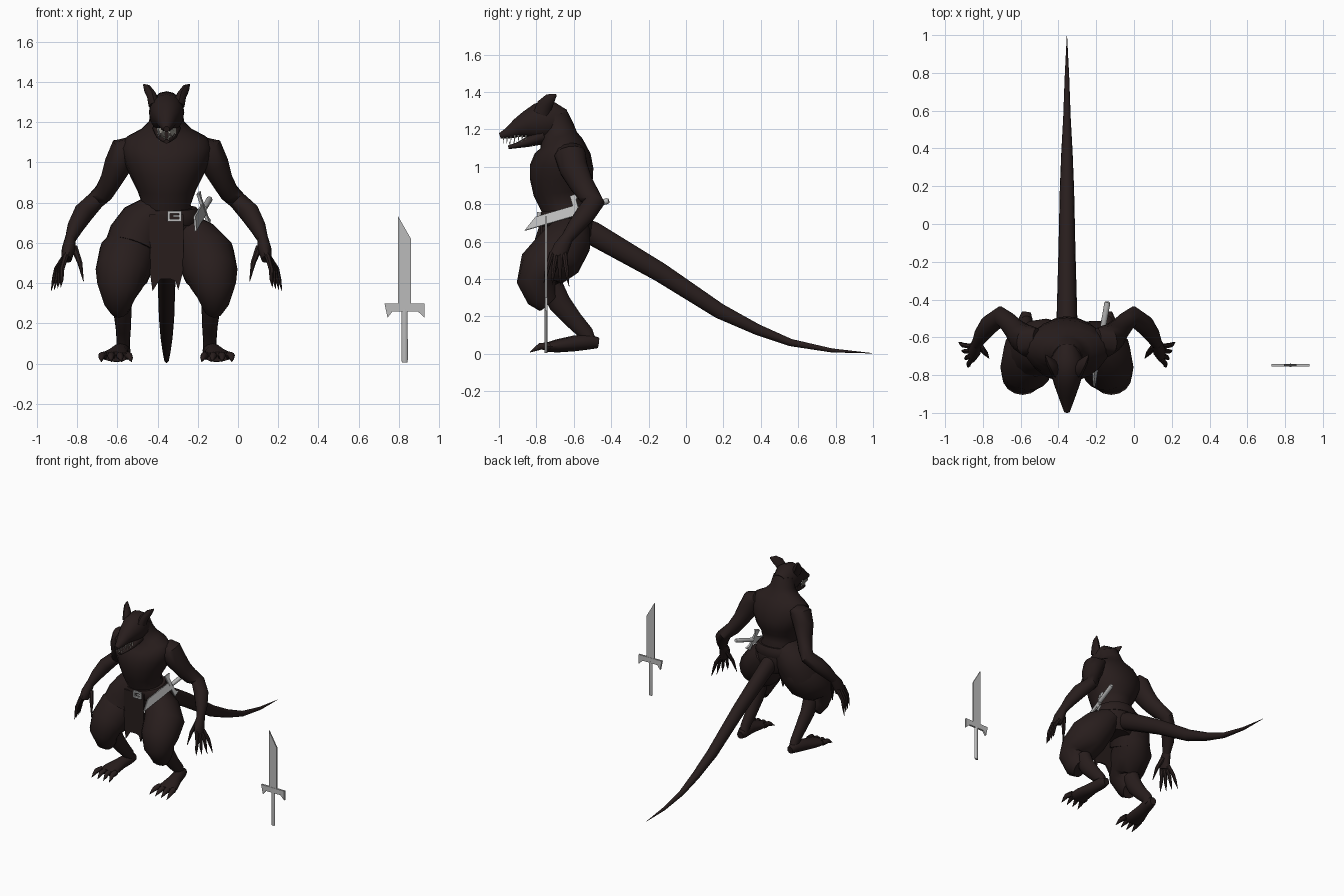
import bpy
import bmesh
from math import cos, sin, pi
from mathutils import Vector

CENTRE = -.355          # the creature stands left of the sword
X_AXIS, UP = Vector((1, 0, 0)), Vector((0, 0, 1))
made = []

if "Cube" in bpy.data.objects:
    bpy.data.objects.remove(bpy.data.objects["Cube"], do_unlink=True)


def material(name, colour):
    mat = bpy.data.materials.new(name)
    mat.use_nodes = True
    mat.diffuse_color = (*colour, 1)
    mat.node_tree.nodes["Principled BSDF"].inputs["Base Color"].default_value = (*colour, 1)
    return mat


HIDE = material("dark_brown", (.021, .0125, .012))
STEEL = material("grey_steel", (.5, .5, .5))
IVORY = material("ivory", (.75, .72, .64))


def finish(name, bm, mat):
    bmesh.ops.recalc_face_normals(bm, faces=bm.faces)
    mesh = bpy.data.meshes.new(name)
    bm.to_mesh(mesh)
    bm.free()
    mesh.materials.append(mat)
    obj = bpy.data.objects.new(name, mesh)
    bpy.context.collection.objects.link(obj)
    made.append(obj)


def loft(name, paths, mat=HIDE, sides=14, flip=1, origin=CENTRE):
    """Skin elliptical rings (x, y, z, width, depth) along each path."""
    bm = bmesh.new()
    for path in paths:
        spots = [Vector(p[:3]) for p in path]
        rings = []
        for i, (spot, station) in enumerate(zip(spots, path)):
            tangent = (spots[min(i + 1, len(spots) - 1)] - spots[max(i - 1, 0)]).normalized()
            across = (X_AXIS - tangent * tangent.x).normalized()
            depth = tangent.cross(across)
            ring = []
            for k in range(sides):
                angle = 2 * pi * k / sides
                v = spot + across * station[3] * cos(angle) + depth * station[-1] * sin(angle)
                ring.append(bm.verts.new((origin + flip * v.x, v.y, v.z)))
            rings.append(ring)
        for low, high in zip(rings, rings[1:]):
            for k in range(sides):
                n = (k + 1) % sides
                bm.faces.new((low[k], low[n], high[n], high[k]))
        bm.faces.new(rings[0])
        bm.faces.new(rings[-1])
    finish(name, bm, mat)


def plate(name, outline, thickness, mat, origin, across=X_AXIS, along=UP):
    """Extrude a flat outline given in the across/along plane."""
    bm = bmesh.new()
    normal = across.cross(along).normalized() * thickness
    base = Vector(origin) - normal / 2
    face = bm.faces.new([bm.verts.new(base + across * p + along * q) for p, q in outline])
    extruded = bmesh.ops.extrude_face_region(bm, geom=[face])["geom"]
    bmesh.ops.translate(bm, vec=normal, verts=[g for g in extruded if isinstance(g, bmesh.types.BMVert)])
    finish(name, bm, mat)


# Torso, neck and pelvis
loft("torso", [[
    (0, -.62, .58, .10, .09), (0, -.62, .63, .15, .12), (0, -.625, .71, .16, .13),
    (0, -.65, .79, .12, .125), (0, -.67, .86, .145, .145), (0, -.667, .93, .18, .168),
    (0, -.665, 1, .21, .17), (0, -.66, 1.07, .225, .15), (0, -.665, 1.125, .20, .115),
    (0, -.68, 1.16, .13, .10), (0, -.685, 1.2, .088, .09), (0, -.71, 1.27, .078, .08)]], sides=20)

# Head, jaw, teeth and ears
loft("head", [[
    (0, -.995, 1.165, .015, .015), (0, -.95, 1.18, .032, .03), (0, -.9, 1.207, .05, .05),
    (0, -.85, 1.225, .068, .073), (0, -.79, 1.24, .085, .1), (0, -.72, 1.25, .088, .104),
    (0, -.65, 1.235, .06, .07)]], sides=16)
loft("lower_jaw", [[
    (0, -.95, 1.104, .014, .01), (0, -.9, 1.115, .034, .016),
    (0, -.84, 1.135, .055, .03), (0, -.76, 1.17, .07, .05)]])
teeth = []
for side in (-1, 1):
    for i in range(7):
        y, u = -.975 + .02 * i, side * (.01 + .0055 * i)
        teeth.append([(u, y, 1.17, .005), (u, y - .003, 1.125, .001)])
        teeth.append([(u * .8, y + .035, 1.11, .004), (u * .8, y + .03, 1.135, .001)])
loft("teeth", teeth, IVORY, sides=5)

# Tail
loft("tail", [[
    (0, -.62, .69, .05, .06), (0, -.5, .645, .055, .065), (0, -.14, .437, .045, .053),
    (0, .18, .228, .038, .042), (0, .38, .13, .03, .03), (0, .56, .06, .02, .02),
    (0, .78, .018, .012, .011), (0, .995, .003, .001, .001)]])

# Paired parts
for flip, label in ((1, "left"), (-1, "right")):
    loft(label + "_ear", [[
        (.06, -.77, 1.285, .03, .045), (.073, -.755, 1.33, .025, .042),
        (.096, -.725, 1.365, .018, .03), (.114, -.695, 1.385, .003, .006)]], sides=8, flip=flip)
    loft(label + "_arm", [[
        (.16, -.62, 1.1, .035, .07), (.205, -.62, 1.065, .075, .085), (.24, -.6, .99, .07, .078),
        (.277, -.56, .91, .054, .066), (.312, -.52, .85, .048, .058), (.352, -.49, .812, .045, .055),
        (.412, -.535, .75, .051, .054), (.453, -.59, .68, .041, .045),
        (.478, -.635, .62, .027, .033)]], flip=flip)
    loft(label + "_palm", [[
        (.477, -.63, .63, .026, .032), (.487, -.665, .57, .034, .045),
        (.497, -.685, .52, .026, .048)]], sides=10, flip=flip)
    # Clawed fingers and thumb
    fingers = [[(.46, -.65, .58, .018), (.43, -.685, .5, .013), (.413, -.71, .41, .002)]]
    for i in range(4):
        fingers.append([(.5, -.65 - .022 * i, .54, .015), (.547 - .009 * i, -.642 - .032 * i, .47, .013),
                        (.56 - .013 * i, -.635 - .038 * i, .42, .01),
                        (.574 - .016 * i, -.625 - .045 * i, .36 + .006 * i, .001)])
    loft(label + "_fingers", fingers, sides=7, flip=flip)
    loft(label + "_trouser_leg", [[
        (.08, -.6, .69, .075, .09), (.14, -.63, .615, .12, .13), (.197, -.685, .53, .145, .145),
        (.22, -.775, .45, .135, .13), (.234, -.8, .385, .112, .105),
        (.24, -.768, .31, .075, .088), (.232, -.735, .275, .052, .066)]], sides=16, flip=flip)
    loft(label + "_shin", [[
        (.222, -.72, .36, .055, .065), (.22, -.675, .27, .046, .062), (.215, -.6, .18, .038, .05),
        (.215, -.535, .11, .033, .042), (.215, -.51, .05, .034, .036)]], flip=flip)
    loft(label + "_foot", [[
        (.215, -.468, .058, .025, .028), (.22, -.52, .065, .042, .042), (.235, -.6, .055, .045, .042),
        (.25, -.69, .042, .067, .035), (.253, -.75, .034, .072, .024)]], sides=12, flip=flip)
    # Clawed toes
    toes = []
    for i in range(4):
        u = .192 + .039 * i
        toes.append([(u, -.73, .04, .021), (u + .006 * i - .005, -.78, .04, .018),
                     (u + .009 * i - .012, -.8, .028, .013), (u + .011 * i - .018, -.835, .008, .001)])
    loft(label + "_toes", toes, sides=8, flip=flip)

# Clothing: belt, hip drape and ragged loincloth
loft("belt", [[(0, -.63, .7, .165, .138), (0, -.633, .72, .172, .146), (0, -.637, .75, .168, .145),
               (0, -.64, .775, .15, .138)]], sides=20)
loft("hip_drape", [[
    (.05, -.635, .76, .09, .12), (.11, -.64, .7, .125, .14), (.15, -.65, .63, .14, .145),
    (.17, -.67, .57, .14, .145)]], flip=-1, sides=16)
plate("loincloth", [
    (-.085, .74), (.085, .74), (.084, .55), (.08, .45), (.058, .365), (.045, .41), (.02, .42),
    (-.03, .42), (-.045, .4), (-.07, .36), (-.082, .45)], .012, HIDE, (CENTRE, -.772, 0))

# Belt buckle: a square frame of four bars and a tongue
for part, cx, cz, w, h in (("top", 0, .02, .035, .006), ("bottom", 0, -.02, .035, .006),
                           ("outer", .029, 0, .006, .026), ("inner", -.029, 0, .006, .026),
                           ("tongue", .012, 0, .02, .005)):
    plate("buckle_" + part, [(cx - w, cz - h), (cx + w, cz - h), (cx + w, cz + h), (cx - w, cz + h)],
          .012, STEEL, (CENTRE + .04, -.79, .733))


def blade_weapon(name, origin, across, along, grip_depth):
    """Single-edged blade, drooping crossguard and slim grip."""
    plate(name + "_blade", [(-.034, .28), (.032, .28), (.032, .62), (-.034, .735)],
          .01, STEEL, origin, across, along)
    plate(name + "_guard", [(-.1, .3), (.1, .3), (.1, .228), (.065, .26), (-.06, .26), (-.085, .228)],
          .014, STEEL, origin, across, along)
    start = Vector(origin)
    grip = [(*(start + along * q), r, r * grip_depth) for q, r in
            ((.005, .013), (.02, .016), (.27, .015))]
    loft(name + "_grip", [grip], STEEL, sides=8, origin=0)


# Standing sword and the dagger tucked in the belt
blade_weapon("sword", (.828, -.748, 0), X_AXIS, UP, .55)
tilt = Vector((-.08, -.46, -.135)).normalized()
edge = (tilt.cross(UP).cross(tilt) - X_AXIS * .28).normalized()
blade_weapon("dagger", (-.14, -.41, .82), edge * .85, tilt * .66, 1)

# Smooth shading with sharp edges kept
bpy.ops.object.select_all(action="DESELECT")
for obj in made:
    obj.select_set(True)
bpy.context.view_layer.objects.active = made[0]
bpy.ops.object.shade_smooth_by_angle(angle=pi / 4)
